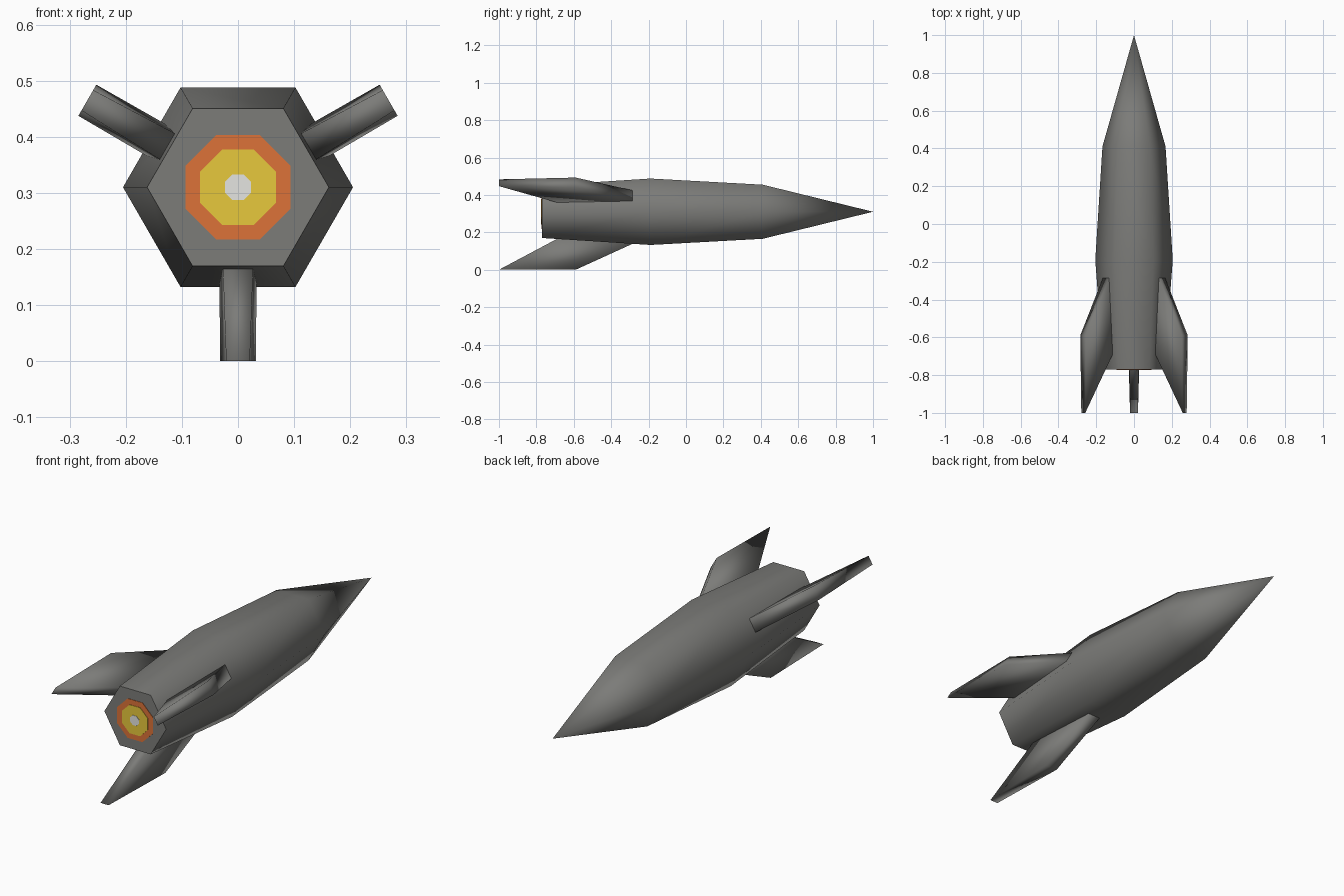
import bpy, bmesh, math
from mathutils import Matrix, Vector

if "Cube" in bpy.data.objects:
    bpy.data.objects.remove(bpy.data.objects["Cube"])

AXIS_Z = 0.31  # height of the rocket's long axis


def material(name, rgb):
    m = bpy.data.materials.new(name)
    m.diffuse_color = (*rgb, 1)
    m.use_nodes = True
    m.node_tree.nodes["Principled BSDF"].inputs["Base Color"].default_value = m.diffuse_color
    return m


grey = material("hull grey", (0.20, 0.20, 0.19))
orange = material("flame orange", (0.72, 0.17, 0.04))
yellow = material("flame yellow", (0.80, 0.58, 0.045))
white = material("flame white", (0.78, 0.78, 0.75))


def finish(bm, name, mat, angle):
    """Turn a bmesh into a smoothed object, sharp above the given angle."""
    bmesh.ops.recalc_face_normals(bm, faces=bm.faces)
    me = bpy.data.meshes.new(name)
    bm.to_mesh(me)
    bm.free()
    me.materials.append(mat)
    ob = bpy.data.objects.new(name, me)
    bpy.context.collection.objects.link(ob)
    bpy.ops.object.select_all(action='DESELECT')
    bpy.context.view_layer.objects.active = ob
    ob.select_set(True)
    bpy.ops.object.shade_smooth_by_angle(angle=math.radians(angle))
    return ob


def ring(bm, y, r, n, turn=0.0):
    return [bm.verts.new((r * math.cos(turn + math.tau * i / n), y,
                          AXIS_Z + r * math.sin(turn + math.tau * i / n)))
            for i in range(n)]


def bridge(bm, a, b):
    for i in range(len(a)):
        j = (i + 1) % len(a)
        bm.faces.new((a[i], a[j], b[j], b[i]))


# Six-sided hull with pointed nose and flat tail
bm = bmesh.new()
rings = [ring(bm, y, r, 6) for y, r in ((-0.77, 0.162), (-0.19, 0.205), (0.41, 0.167))]
bm.faces.new(rings[0])
for a, b in zip(rings, rings[1:]):
    bridge(bm, a, b)
nose = bm.verts.new((0, 1, AXIS_Z))
for i in range(6):
    bm.faces.new((rings[-1][i], rings[-1][(i + 1) % 6], nose))
finish(bm, "hull", grey, 65)

# Three swept fins: outline in (y, distance from axis, half thickness)
outline = ((-0.265, 0.162, 0.033), (-0.59, 0.31, 0.032),
           (-1.0, 0.31, 0.021), (-0.68, 0.140, 0.027))
for name, deg in (("right_fin", 30), ("left_fin", 150), ("bottom_fin", 270)):
    a = math.radians(deg)
    out = Vector((math.cos(a), 0, math.sin(a)))
    side = Vector((-math.sin(a), 0, math.cos(a)))
    bm = bmesh.new()
    loops = [[bm.verts.new(Vector((0, y, AXIS_Z)) + out * r + side * t * s)
              for y, r, t in outline] for s in (-1, 1)]
    bridge(bm, *loops)
    for loop in loops:
        bm.faces.new(loop)
    finish(bm, name, grey, 100)

# Engine glow: thin stacked octagonal plates on the tail
for name, r, y, mat in (("outer_glow", 0.101, -0.772, orange),
                        ("middle_glow", 0.073, -0.774, yellow),
                        ("inner_glow", 0.025, -0.776, white)):
    bm = bmesh.new()
    front, back = (ring(bm, yy, r, 8, math.pi / 8) for yy in (y, y + 0.002))
    bridge(bm, front, back)
    bm.faces.new(front)
    bm.faces.new(back)
    finish(bm, name, mat, 30)
